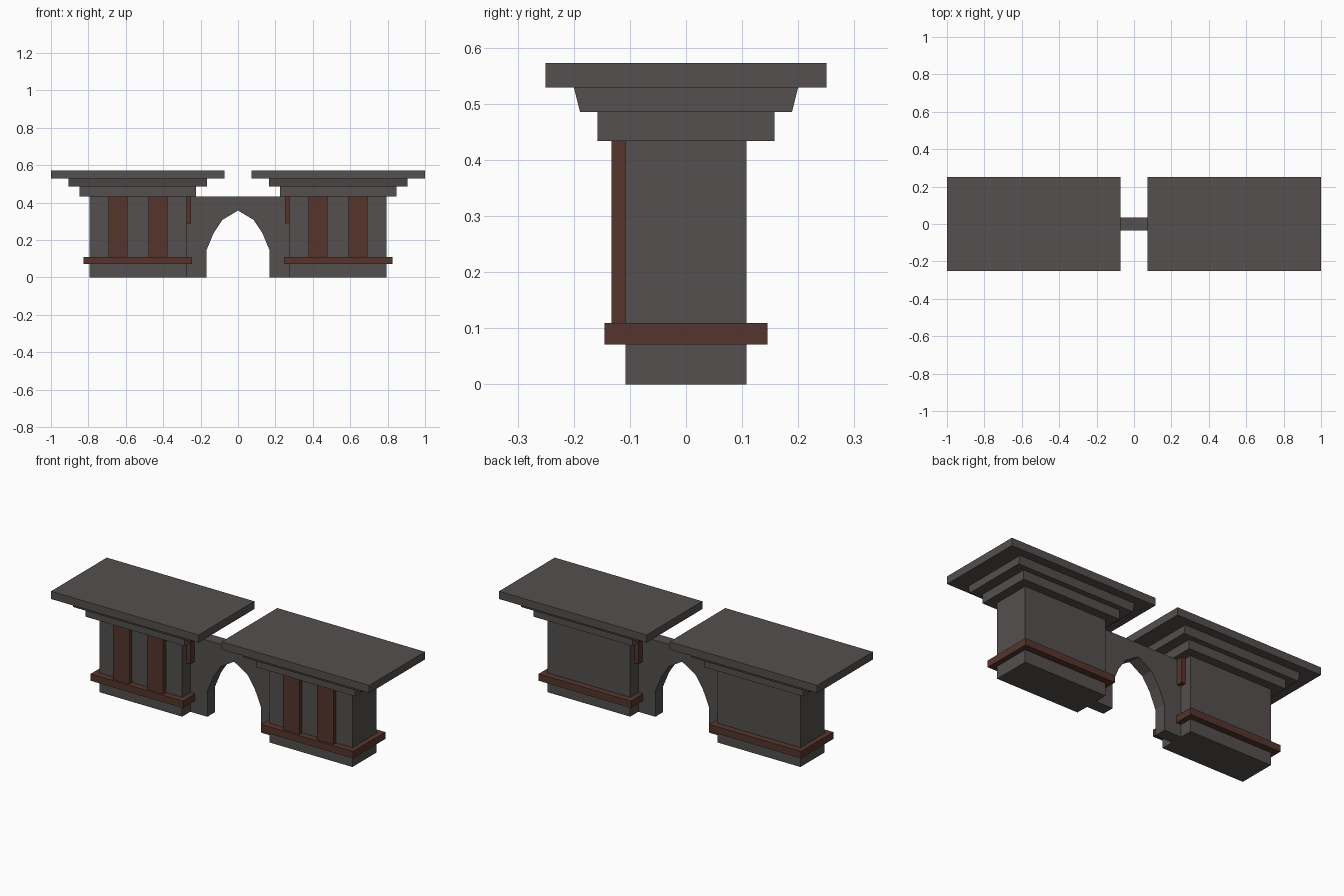
import bpy

if "Cube" in bpy.data.objects:
    bpy.data.objects.remove(bpy.data.objects["Cube"])


def material(name, rgb):
    m = bpy.data.materials.new(name)
    m.diffuse_color = (*rgb, 1.0)
    m.use_nodes = True
    m.node_tree.nodes["Principled BSDF"].inputs["Base Color"].default_value = m.diffuse_color
    return m


STONE = material("dark grey stone", (0.088, 0.080, 0.077))
TRIM = material("red brown trim", (0.092, 0.036, 0.027))


def mesh_object(name, verts, faces, mat):
    me = bpy.data.meshes.new(name)
    me.from_pydata(verts, [], faces)
    me.materials.append(mat)
    ob = bpy.data.objects.new(name, me)
    bpy.context.collection.objects.link(ob)
    return ob


def block(name, x, y, z, mat, y_top=None):
    """Box from (min, max) ranges; y_top gives a different depth at the top."""
    yt = y_top or y
    verts = []
    for zz, yy in ((z[0], y), (z[1], yt)):
        verts += [(x[0], yy[0], zz), (x[1], yy[0], zz),
                  (x[1], yy[1], zz), (x[0], yy[1], zz)]
    faces = [(3, 2, 1, 0), (4, 5, 6, 7), (0, 1, 5, 4),
             (1, 2, 6, 5), (2, 3, 7, 6), (3, 0, 4, 7)]
    return mesh_object(name, verts, faces, mat)


for side, s in (("left", -1), ("right", 1)):
    def part(name, x0, x1, y, z, mat, y_top=None):
        return block(f"{side}_{name}", sorted((s * x0, s * x1)), y, z, mat, y_top)

    # pier and base band
    part("pier", 0.275, 0.795, (-0.108, 0.108), (0, 0.435), STONE)
    part("base_band", 0.245, 0.825, (-0.145, 0.145), (0.071, 0.11), TRIM)
    # stepped cornice and roof slab
    part("lower_cornice", 0.225, 0.847, (-0.158, 0.158), (0.434, 0.486), STONE)
    part("upper_cornice", 0.165, 0.905, (-0.189, 0.189), (0.486, 0.53), STONE,
         (-0.2, 0.2))
    part("roof_slab", 0.072, 1.0, (-0.25, 0.25), (0.529, 0.573), STONE)
    # front pilasters
    for i, x in enumerate((0.377, 0.59)):
        part(f"pilaster_{i + 1}", x, x + 0.102, (-0.133, -0.107), (0.109, 0.435), TRIM)
    # bracket beside the arch wall
    part("bracket", 0.25, 0.276, (-0.07, 0.07), (0.29, 0.435), TRIM)

# arch wall between the piers
half = [(0.168, 0.0), (0.168, 0.147), (0.13, 0.238), (0.083, 0.308)]
arch = [(-x, z) for x, z in half] + [(0, 0.358)] + half[::-1]
profile = arch + [(0.277, 0), (0.277, 0.434), (-0.277, 0.434), (-0.277, 0)]
n = len(profile)
verts = [(x, y, z) for y in (-0.035, 0.035) for x, z in profile]
# convex strips of the wall face: left leg fan, centre, right leg fan
strips = [(12, 3, 2, 1), (12, 11, 3), (12, 1, 0), (11, 4, 3), (11, 10, 4),
          (10, 5, 4), (9, 10, 5), (9, 5, 6), (9, 6, 7), (9, 7, 8)]
# point indices: 0-8 arch, 9 and 10 right side, 11 and 12 left side
strips = [(12, 0, 1), (12, 1, 11), (11, 1, 2), (11, 2, 3), (11, 3, 4),
          (11, 4, 10), (10, 4, 5), (10, 5, 6), (10, 6, 7), (10, 7, 9), (9, 7, 8)]
faces = strips + [tuple(i + n for i in f[::-1]) for f in strips]
faces += [(i, i + n, (i + 1) % n + n, (i + 1) % n) for i in range(n)]
wall = mesh_object("arch_wall", verts, faces, STONE)

# make face directions consistent
import bmesh
bm = bmesh.new()
bm.from_mesh(wall.data)
bmesh.ops.recalc_face_normals(bm, faces=bm.faces)
bmesh.ops.dissolve_limit(bm, angle_limit=0.01, verts=bm.verts, edges=bm.edges)
bm.to_mesh(wall.data)
bm.free()
